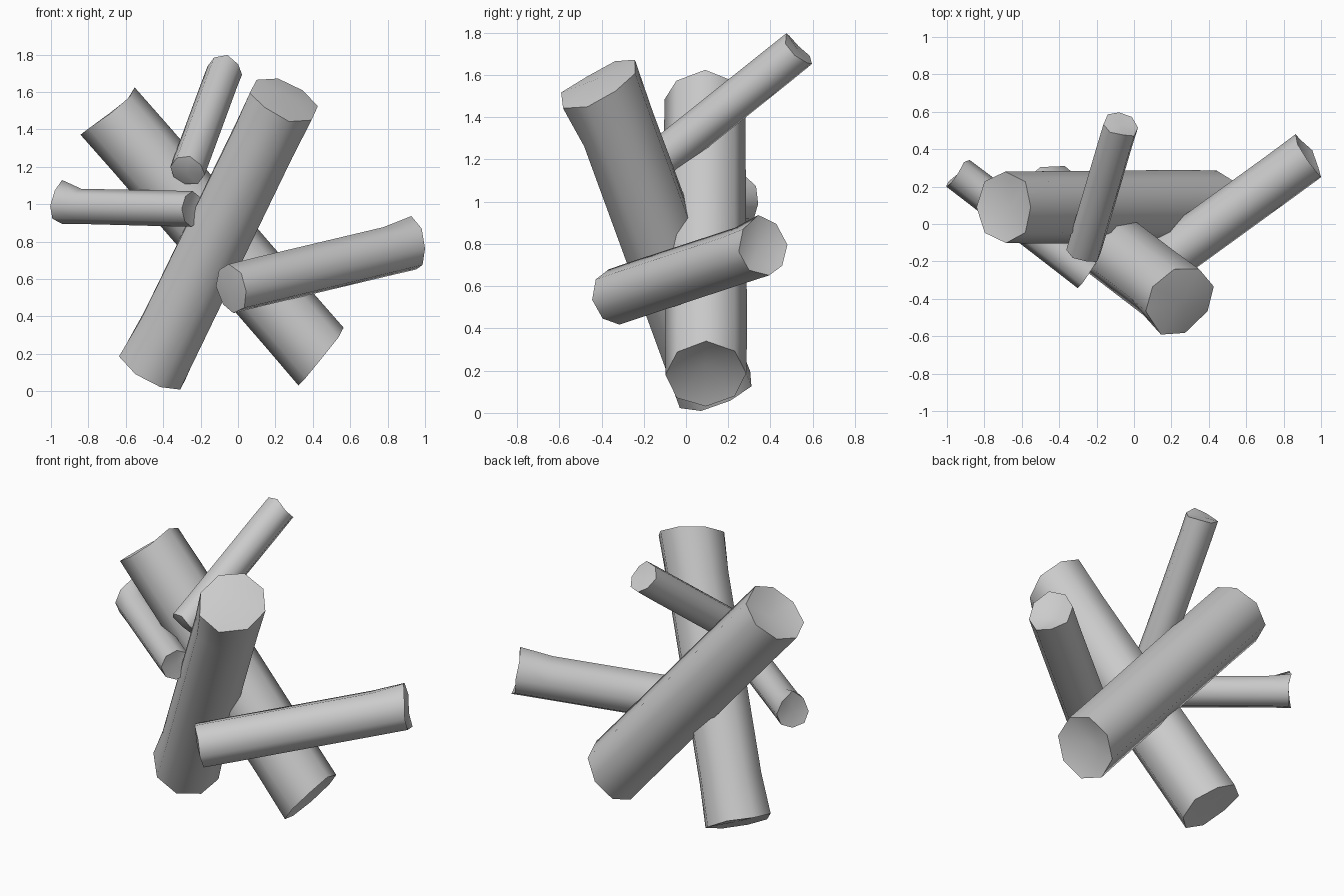
import bpy, bmesh, math, random
from mathutils import Vector

if "Cube" in bpy.data.objects:
    bpy.data.objects.remove(bpy.data.objects["Cube"])

random.seed(4)
SIDES = 8


def log(name, a, b, r, cap0, cap1, turn=0.0, mid=1.0, tilt0=(0, 0, 0),
        tilt1=(0, 0, 0), flare0=None, flare1=None):
    """Rough log from a to b; cap > 0 domes the end, cap < 0 hollows it.
    tilt slants the saw cut, flare pulls one side of that end outwards."""
    a, b = Vector(a), Vector(b)
    axis = (b - a).normalized()
    u = axis.cross(Vector((0, 0, 1))).normalized()
    v = axis.cross(u)
    length = (b - a).length
    bm = bmesh.new()
    rings = []
    stations = ((0.0, tilt0, flare0), (0.15, (0, 0, 0), None),
                (0.85, (0, 0, 0), None), (1.0, tilt1, flare1))
    for t, tilt, flare in stations:
        end = t in (0.0, 1.0)
        ring = []
        for i in range(SIDES):
            ang = turn + 2 * math.pi * i / SIDES
            d = u * math.cos(ang) + v * math.sin(ang)
            rr = r * random.uniform(1.0, 1.03) * (1 if end else mid)
            along = t * length + Vector(tilt).dot(d)
            if end:                                  # uneven sawn rim
                along += random.uniform(-0.012, 0.012)
            p = a + axis * along + d * rr
            if flare:
                f = Vector(flare)
                p += f * max(0, d.dot(f.normalized())) ** 3
            ring.append(bm.verts.new(p))
        rings.append(ring)
    for lo, hi in zip(rings, rings[1:]):
        for i in range(SIDES):
            j = (i + 1) % SIDES
            bm.faces.new((lo[i], lo[j], hi[j], hi[i]))
    # end caps as fans around a raised or sunken centre
    for ring, p in ((rings[0], a - axis * cap0), (rings[-1], b + axis * cap1)):
        c = bm.verts.new(p)
        for i in range(SIDES):
            bm.faces.new((ring[i], ring[(i + 1) % SIDES], c))
    bmesh.ops.recalc_face_normals(bm, faces=bm.faces)
    # smooth bark, crisp rims
    for f in bm.faces:
        f.smooth = True
    for ring in (rings[0], rings[-1]):
        for i in range(SIDES):
            bm.edges.get((ring[i], ring[(i + 1) % SIDES])).smooth = False
    me = bpy.data.meshes.new(name)
    bm.to_mesh(me)
    bm.free()
    ob = bpy.data.objects.new(name, me)
    bpy.context.collection.objects.link(ob)
    return ob


# two large crossed logs
log("large_front_log", (-0.455, 0.135, 0.115), (0.245, -0.4, 1.56),
    0.19, 0.0, 0.03, 0.2, mid=0.98, tilt0=(-0.01, 0, 0), tilt1=(0, 0.04, 0),
    flare0=(-0.03, 0, 0), flare1=(0, -0.04, 0))
log("large_back_log", (0.445, 0.095, 0.185), (-0.69, 0.09, 1.49),
    0.19, -0.06, -0.05, 0.0, tilt0=(0, 0, 0.05))

# medium log leaning on the right
log("medium_right_log", (-0.03, -0.335, 0.55), (0.935, 0.365, 0.78),
    0.132, 0.02, -0.05, 0.1, tilt1=(-0.02, 0, 0), flare1=(0, 0, 0.025))

# small left log and upper branch
log("small_left_log", (-0.24, -0.27, 0.975), (-0.945, 0.275, 0.99),
    0.093, -0.02, -0.02, 0.0, flare1=(0, 0, 0.045))
log("small_upper_log", (-0.27, -0.145, 1.18), (-0.07, 0.53, 1.72),
    0.094, 0.02, 0.0, 0.3)
